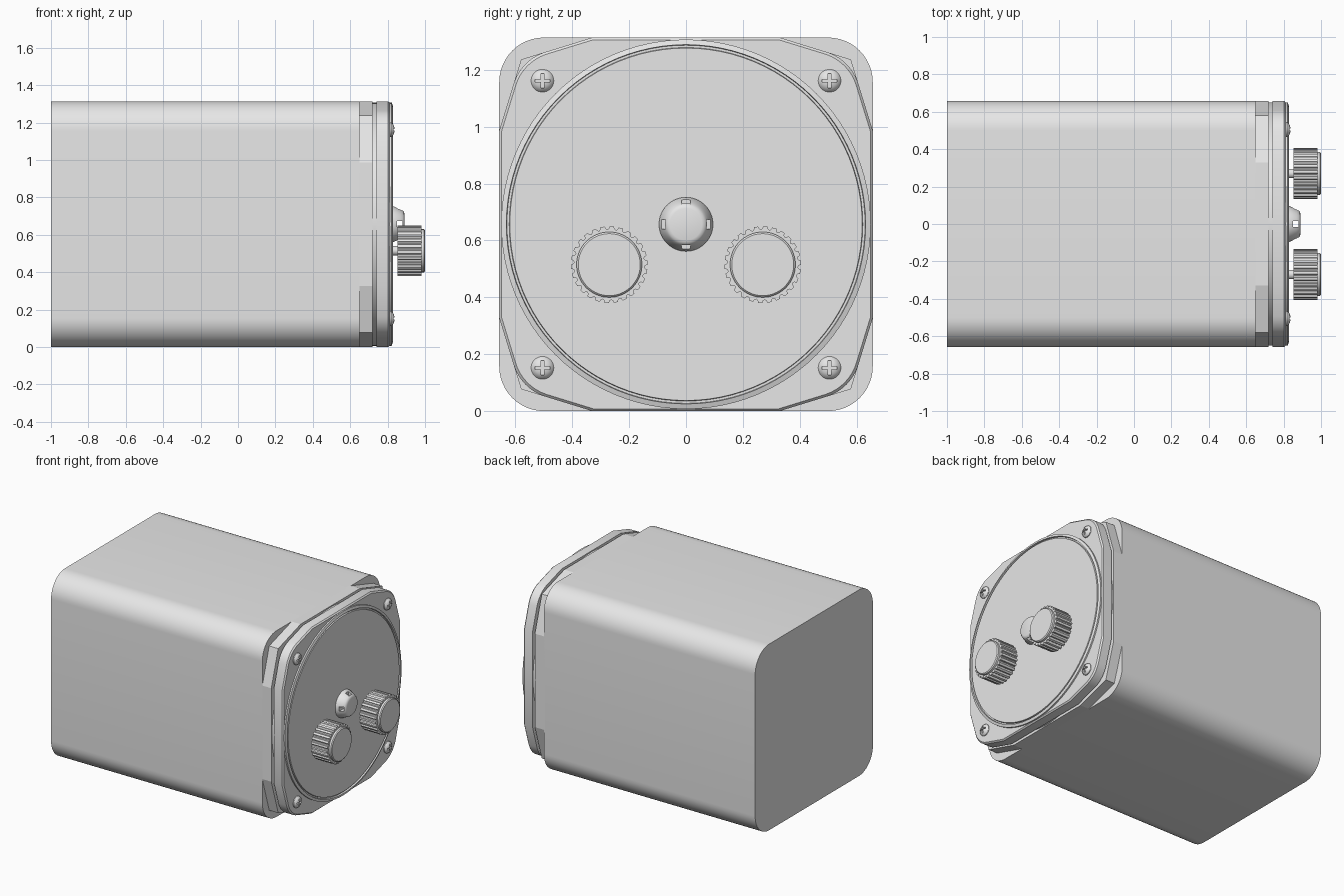
import bpy
import bmesh
from math import sin, cos, tan, pi, radians
from mathutils import Vector

cube = bpy.data.objects.get("Cube")
if cube:
    bpy.data.objects.remove(cube, do_unlink=True)

HALF = 0.657          # half the height and depth of the housing
CENTRE = (0, HALF)    # main axis in y, z

grey = bpy.data.materials.new("light grey")
grey.use_nodes = True
grey.diffuse_color = (0.8, 0.8, 0.8, 1)
grey.node_tree.nodes["Principled BSDF"].inputs["Base Color"].default_value = (0.8, 0.8, 0.8, 1)


def quarter_turns(points):
    """Repeat a quarter outline four times around the axis."""
    out = []
    for _ in range(4):
        out += points
        points = [(-b, a) for a, b in points]
    return out


def fillet(points, radius, steps=12, every=1):
    """Round every n-th corner (the last of each group) of a convex outline."""
    out = []
    for i, p in enumerate(points):
        if (i + 1) % every:
            out.append(p)
            continue
        p = Vector(p)
        a = (Vector(points[i - 1]) - p).normalized()
        b = (Vector(points[(i + 1) % len(points)]) - p).normalized()
        half = a.angle(b) / 2
        mid = p + (a + b).normalized() * radius / sin(half)
        start = p + a * radius / tan(half) - mid
        sweep = pi - 2 * half
        for k in range(steps + 1):
            t = sweep * k / steps
            out.append((mid.x + start.x * cos(t) - start.y * sin(t),
                        mid.y + start.x * sin(t) + start.y * cos(t)))
    return out


def circle(n):
    return [(cos(2 * pi * i / n), sin(2 * pi * i / n)) for i in range(n)]


def loft(name, outline, profile, centre=CENTRE):
    """Skin an outline along x; the profile lists (x, outline scale)."""
    bm = bmesh.new()
    rings = [[bm.verts.new((x, centre[0] + a * s, centre[1] + b * s)) for a, b in outline]
             for x, s in profile]
    n = len(outline)
    for r0, r1 in zip(rings, rings[1:]):
        for i in range(n):
            j = (i + 1) % n
            bm.faces.new((r0[i], r0[j], r1[j], r1[i]))
    bm.faces.new(rings[0])
    bm.faces.new(rings[-1])
    bmesh.ops.recalc_face_normals(bm, faces=bm.faces)
    mesh = bpy.data.meshes.new(name)
    bm.to_mesh(mesh)
    bm.free()
    obj = bpy.data.objects.new(name, mesh)
    bpy.context.collection.objects.link(obj)
    mesh.materials.append(grey)
    return obj


def activate(obj):
    bpy.ops.object.select_all(action='DESELECT')
    obj.select_set(True)
    bpy.context.view_layer.objects.active = obj


def smooth(obj):
    activate(obj)
    bpy.ops.object.shade_smooth_by_angle(angle=radians(30))


def cut_cross(obj, x0, x1, length, width, centre):
    """Cut two crossing square channels through a part."""
    for a, b in ((length, width), (width, length)):
        box = [(a, b), (-a, b), (-a, -b), (a, -b)]
        cutter = loft("cutter", box, [(x0, 1), (x1, 1)], centre)
        cutter.hide_render = True
        mod = obj.modifiers.new("cross", 'BOOLEAN')
        mod.operation = 'DIFFERENCE'
        mod.solver = 'EXACT'
        mod.object = cutter
        activate(obj)
        bpy.ops.object.modifier_apply(modifier=mod.name)
        bpy.data.objects.remove(cutter, do_unlink=True)


# Housing: long rounded box
square = fillet(quarter_turns([(HALF, HALF)]), 0.157)
smooth(loft("housing", square, [(-1, 1), (0.65, 1)]))

# Flange with clipped corners, the groove behind the front plate, and the plate
clipped = quarter_turns([(HALF, -0.33), (HALF, 0.33), (0.58, 0.58)])
loft("flange", clipped, [(0.64, 1), (0.72, 1)])
smooth(loft("groove", circle(96), [(0.71, 0.65), (0.75, 0.65)]))
plate = fillet(clipped, 0.17, every=3)
smooth(loft("front_plate", plate, [(0.74, 1), (0.803, 1), (0.812, 0.988)]))

# Round face with a fine groove inside its rim
smooth(loft("face_disc", circle(96),
            [(0.8, 0.65), (0.822, 0.65), (0.828, 0.632), (0.816, 0.63),
             (0.816, 0.622), (0.826, 0.62)]))

# Corner screws with cross slots
for side, y in (("left", 0.505), ("right", -0.505)):
    for level, z in (("upper", 0.505), ("lower", -0.505)):
        at = (y, HALF + z)
        screw = loft(f"{level}_{side}_screw", circle(32),
                     [(0.8, 0.04), (0.817, 0.04), (0.826, 0.034),
                      (0.833, 0.024), (0.837, 0.01)], at)
        cut_cross(screw, 0.824, 0.85, 0.026, 0.005, at)
        smooth(screw)

# Central lamp cover with four side windows
lamp = loft("lamp_cover", circle(64),
            [(0.82, 0.095), (0.832, 0.095), (0.868, 0.079), (0.88, 0.073),
             (0.887, 0.066), (0.89, 0.056)])
cut_cross(lamp, 0.85, 0.879, 0.2, 0.016, CENTRE)
smooth(lamp)

# Fluted knobs on short shafts
FLUTES = 26
flute = [(0, 1), (0.45, 1), (0.55, 0.94), (0.72, 0.915), (0.9, 0.94)]
fluted = []
for i in range(FLUTES):
    for f, r in flute:
        t = 2 * pi * (i + f) / FLUTES
        fluted.append((r * cos(t), r * sin(t)))
for side, y in (("left", 0.27), ("right", -0.27)):
    at = (y, 0.515)
    smooth(loft(f"{side}_shaft", circle(24), [(0.82, 0.025), (0.86, 0.025)], at))
    smooth(loft(f"{side}_knob", fluted, [(0.852, 0.135), (0.98, 0.135)], at))
    smooth(loft(f"{side}_knob_cap", circle(64),
                [(0.97, 0.115), (0.994, 0.115), (1.0, 0.109)], at))
